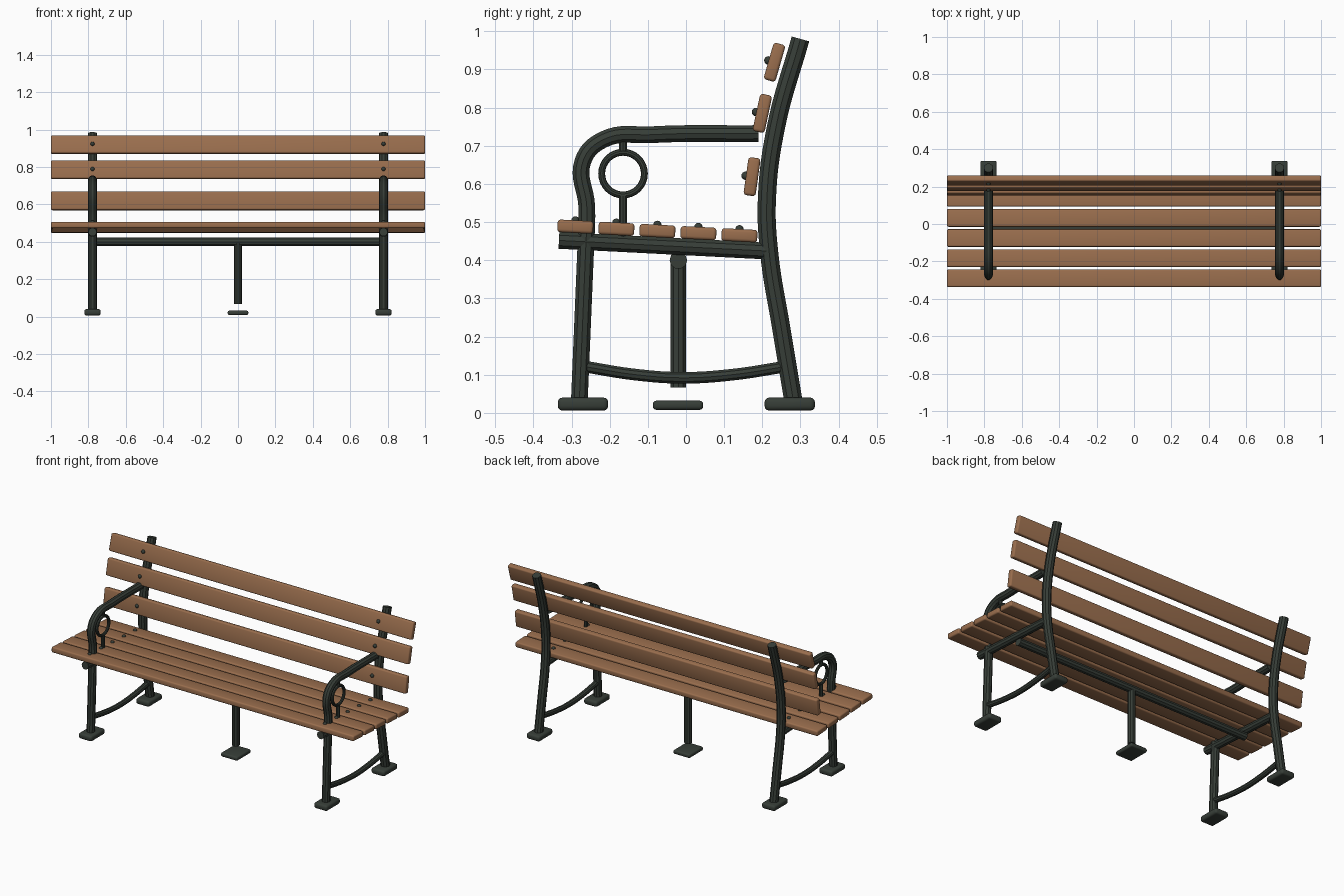
import bpy
from math import radians, sin, cos

cube = bpy.data.objects.get("Cube")
if cube:
    bpy.data.objects.remove(cube, do_unlink=True)


def material(name, rgb):
    m = bpy.data.materials.new(name)
    m.use_nodes = True
    m.diffuse_color = (*rgb, 1)
    m.node_tree.nodes["Principled BSDF"].inputs["Base Color"].default_value = (*rgb, 1)
    return m


wood = material("brown wood", (0.32, 0.155, 0.075))
iron = material("dark green iron", (0.038, 0.048, 0.039))


def finish(name, mat):
    ob = bpy.context.object
    ob.name = name
    ob.data.materials.clear()
    ob.data.materials.append(mat)
    bpy.ops.object.shade_smooth_by_angle(angle=radians(35))
    return ob


def box(name, mat, loc, size, bevel, tilt=0):
    bpy.ops.mesh.primitive_cube_add(size=1, location=loc)
    ob = bpy.context.object
    ob.scale = size
    bpy.ops.object.transform_apply(location=False, rotation=False, scale=True)
    ob.rotation_euler.x = tilt
    mod = ob.modifiers.new("Rounded edges", "BEVEL")
    mod.width, mod.segments = bevel, 3
    bpy.ops.object.modifier_apply(modifier=mod.name)
    return finish(name, mat)


def tube(name, points, radius, smooth=True):
    """Round bar swept along a path."""
    cu = bpy.data.curves.new(name, "CURVE")
    cu.dimensions = "3D"
    cu.bevel_depth, cu.bevel_resolution = radius, 3
    cu.use_fill_caps = True
    cu.resolution_u = 8
    if smooth:
        sp = cu.splines.new("BEZIER")
        sp.bezier_points.add(len(points) - 1)
        for bp, p in zip(sp.bezier_points, points):
            bp.co = p
            bp.handle_left_type = bp.handle_right_type = "AUTO"
    else:
        sp = cu.splines.new("POLY")
        sp.points.add(len(points) - 1)
        for q, p in zip(sp.points, points):
            q.co = (*p, 1)
    ob = bpy.data.objects.new(name, cu)
    bpy.context.collection.objects.link(ob)
    bpy.ops.object.select_all(action="DESELECT")
    ob.select_set(True)
    bpy.context.view_layer.objects.active = ob
    bpy.ops.object.convert(target="MESH")
    return finish(name, iron)


def bolt(name, loc):
    bpy.ops.mesh.primitive_uv_sphere_add(segments=12, ring_count=8, radius=0.011, location=loc)
    finish(name, iron)


SIDE = 0.778

# End frames, one on each side
for side, x in (("left", SIDE), ("right", -SIDE)):
    def at(*yz):
        return [(x, y, z) for y, z in yz]

    tube(side + "_rear_post", at((0.285, 0.01), (0.25, 0.22), (0.218, 0.42),
         (0.212, 0.56), (0.236, 0.75), (0.3, 0.98)), 0.025)
    tube(side + "_front_leg", at((-0.28, 0.02), (-0.262, 0.45)), 0.023, False)
    tube(side + "_armrest", at((-0.262, 0.44), (-0.26, 0.54), (-0.27, 0.66),
         (-0.215, 0.717), (-0.09, 0.729), (0.19, 0.732)), 0.023)
    tube(side + "_seat_rail", at((-0.333, 0.452), (0.215, 0.424)), 0.023, False)
    tube(side + "_stretcher", at((-0.27, 0.122), (-0.13, 0.1), (-0.01, 0.092),
         (0.12, 0.1), (0.265, 0.122)), 0.016)
    for end, y in (("front", -0.27), ("rear", 0.272)):
        box(f"{side}_{end}_foot", iron, (x, y, 0.023), (0.088, 0.132, 0.034), 0.012)
    # Ring ornament under the armrest
    bpy.ops.mesh.primitive_torus_add(major_segments=32, minor_segments=10, major_radius=0.056,
                                     minor_radius=0.009, location=(x, -0.165, 0.627),
                                     rotation=(0, radians(90), 0))
    finish(side + "_ring", iron)
    tube(side + "_ring_stem", at((-0.165, 0.45), (-0.165, 0.568)), 0.011, False)
    tube(side + "_ring_hanger", at((-0.165, 0.686), (-0.165, 0.72)), 0.011, False)

# Centre support
tube("cross_beam", [(-SIDE, -0.02, 0.4), (SIDE, -0.02, 0.4)], 0.023, False)
tube("centre_post", [(0, -0.02, 0.066), (0, -0.02, 0.4)], 0.021, False)
box("centre_foot", iron, (0, -0.021, 0.02), (0.11, 0.132, 0.024), 0.009)

# Seat slats with bolts
for i in range(5):
    y, z = -0.29 + 0.1075 * i, 0.488 - 0.0057 * i
    box(f"seat_slat_{i + 1}", wood, (0, y, z), (2, 0.094, 0.033), 0.008, radians(-3))
    for x in (-SIDE, SIDE):
        bolt(f"seat_bolt_{i + 1}", (x, y, z + 0.016))

# Backrest slats with bolts
for i, (y, z, lean) in enumerate(((0.173, 0.619, 8), (0.2, 0.785, 12), (0.232, 0.919, 16))):
    a = radians(lean)
    box(f"back_slat_{i + 1}", wood, (0, y, z), (2, 0.032, 0.1), 0.008, -a)
    for x in (-SIDE, SIDE):
        bolt(f"back_bolt_{i + 1}", (x, y - 0.017 * cos(a), z + 0.017 * sin(a)))
